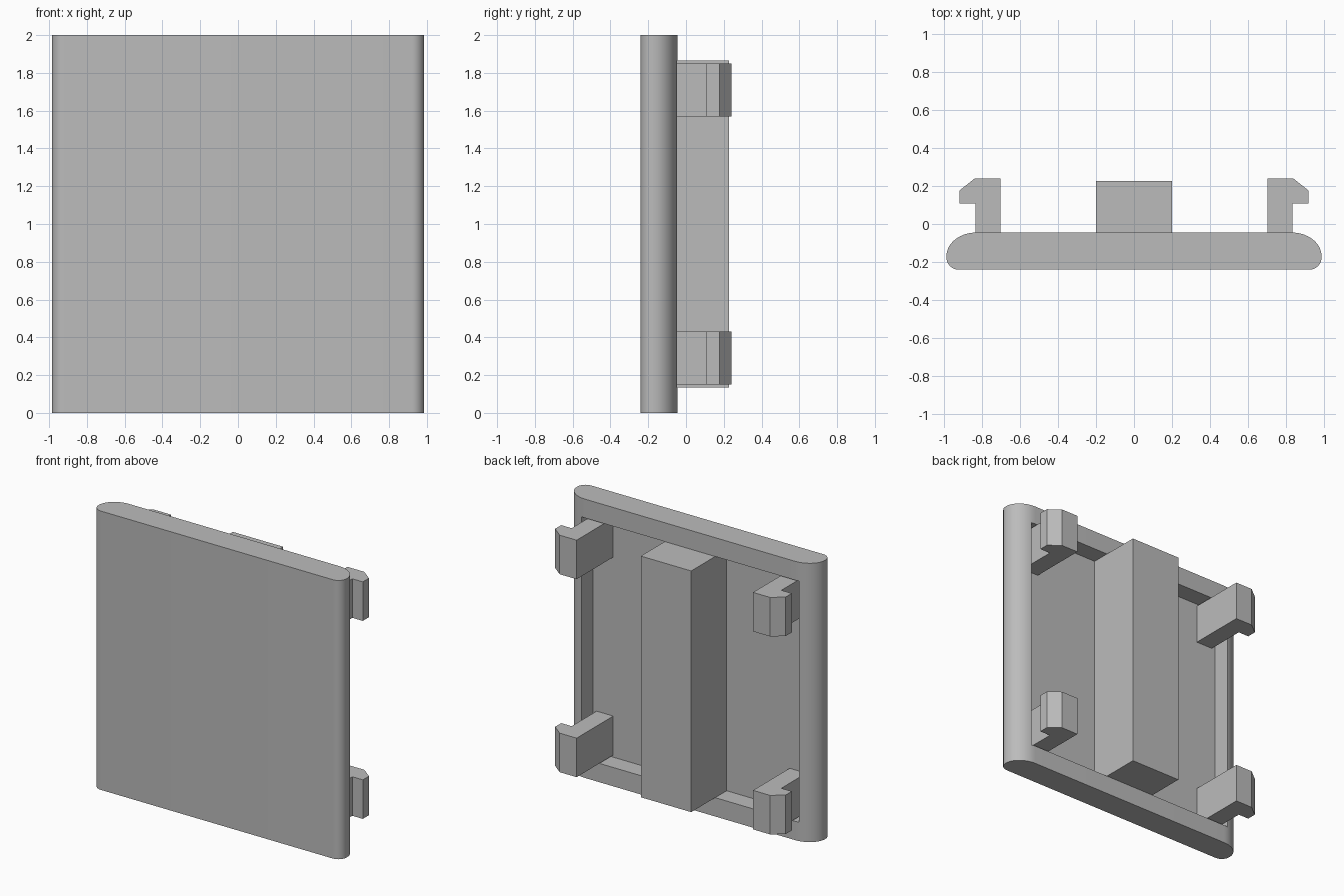
import bpy
import bmesh
import math

if "Cube" in bpy.data.objects:
    bpy.data.objects.remove(bpy.data.objects["Cube"], do_unlink=True)

# Single grey plastic colour
grey = bpy.data.materials.new("grey_plastic")
grey.use_nodes = True
colour = (0.5, 0.5, 0.5, 1)
grey.diffuse_color = colour
for node in grey.node_tree.nodes:
    if node.type == "BSDF_PRINCIPLED":
        node.inputs["Base Color"].default_value = colour

FRONT, BACK, FLOOR = -0.24, -0.045, -0.175
RIM = 0.135


def extrude_profile(name, points, z0, z1):
    """Extrude a closed xy outline upward from z0 to z1."""
    bm = bmesh.new()
    face = bm.faces.new([bm.verts.new((x, y, z0)) for x, y in points])
    result = bmesh.ops.extrude_face_region(bm, geom=[face])
    top = [v for v in result["geom"] if isinstance(v, bmesh.types.BMVert)]
    bmesh.ops.translate(bm, verts=top, vec=(0, 0, z1 - z0))
    bmesh.ops.recalc_face_normals(bm, faces=bm.faces)
    mesh = bpy.data.meshes.new(name)
    bm.to_mesh(mesh)
    bm.free()
    obj = bpy.data.objects.new(name, mesh)
    bpy.context.collection.objects.link(obj)
    mesh.materials.append(grey)
    return obj


def rectangle(half_width, y0, y1):
    return [(-half_width, y0), (half_width, y0), (half_width, y1), (-half_width, y1)]


def arc(cx, cy, rx, ry, start, end, steps):
    angles = [math.radians(start + (end - start) * i / steps) for i in range(steps + 1)]
    return [(cx + rx * math.cos(a), cy + ry * math.sin(a)) for a in angles]


# Panel with small front rounding and broad back rounding
side = arc(0.92, FRONT + 0.065, 0.065, 0.065, -90, 0, 8)
side += arc(0.83, -0.17, 0.155, 0.125, 0, 90, 14)
panel = extrude_profile("panel", side + [(-x, y) for x, y in reversed(side)], 0, 2)

# Shallow recess in the back of the panel
cutter = extrude_profile("recess_cutter", rectangle(0.862, FLOOR, 0.1), RIM, 2 - RIM)
cutter.hide_render = True
cut = panel.modifiers.new("recess", "BOOLEAN")
cut.operation = "DIFFERENCE"
cut.solver = "EXACT"
cut.object = cutter
bpy.context.view_layer.objects.active = panel
panel.select_set(True)
bpy.ops.object.modifier_apply(modifier=cut.name)
bpy.data.objects.remove(cutter, do_unlink=True)
bpy.ops.object.shade_smooth_by_angle(angle=math.radians(30))

# Central block standing on the recess floor
extrude_profile("centre_block", rectangle(0.2, FLOOR, 0.227), RIM, 2 - RIM)

# Four outward-facing snap hooks
hook = [(0.7, FLOOR), (0.832, FLOOR), (0.832, 0.108), (0.915, 0.108),
        (0.915, 0.177), (0.835, 0.24), (0.7, 0.24)]
for sign, side_name in ((1, "left"), (-1, "right")):
    for z, level in ((0.15, "lower"), (1.57, "upper")):
        extrude_profile(f"{level}_{side_name}_hook",
                        [(sign * x, y) for x, y in hook], z, z + 0.28)
